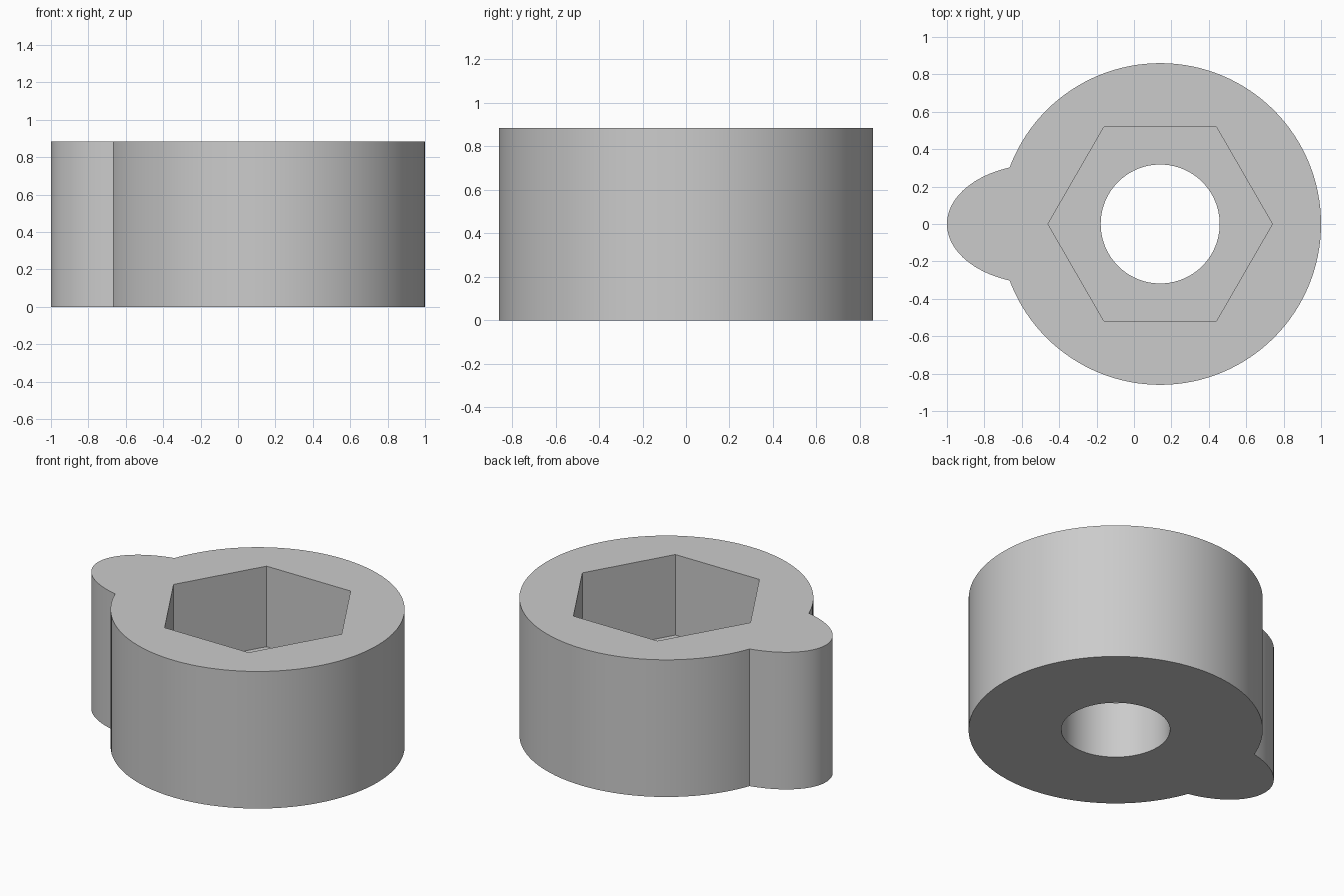
import bpy
import math

cube = bpy.data.objects.get("Cube")
if cube:
    bpy.data.objects.remove(cube, do_unlink=True)

HEIGHT = 0.885
CENTRE = 0.14
FLOOR = 0.365

grey = bpy.data.materials.new("plain grey")
grey.use_nodes = True
colour = (0.6, 0.6, 0.6, 1)
grey.diffuse_color = colour
grey.node_tree.nodes["Principled BSDF"].inputs["Base Color"].default_value = colour


def prism(name, x, radius_x, radius_y, bottom, top, sides):
    """Upright prism with an elliptical or polygonal outline."""
    bpy.ops.mesh.primitive_cylinder_add(
        vertices=sides, radius=1, depth=1, location=(x, 0, (bottom + top) / 2),
        rotation=(0, 0, math.pi / 2))
    obj = bpy.context.object
    obj.name = name
    bpy.ops.object.transform_apply(location=False, rotation=True, scale=False)
    obj.scale = (radius_x, radius_y, top - bottom)
    bpy.ops.object.transform_apply(location=True, rotation=True, scale=True)
    obj.data.materials.append(grey)
    return obj


def combine(target, other, operation):
    """Apply a boolean and discard the helper."""
    other.hide_render = True
    mod = target.modifiers.new(operation.title(), "BOOLEAN")
    mod.operation = operation
    mod.solver = "EXACT"
    mod.object = other
    bpy.context.view_layer.objects.active = target
    bpy.ops.object.modifier_apply(modifier=mod.name)
    bpy.data.objects.remove(other, do_unlink=True)


# Round body with a rounded side lobe
body = prism("collar_body", CENTRE, 0.86, 0.86, 0, HEIGHT, 128)
lobe = prism("side_lobe", -0.5, 0.5, 0.32, 0, HEIGHT, 96)
combine(body, lobe, "UNION")

# Hexagonal nut pocket from the top, round bolt hole right through
pocket = prism("nut_pocket", CENTRE, 0.6, 0.6, FLOOR, HEIGHT + 0.2, 6)
combine(body, pocket, "DIFFERENCE")
hole = prism("bolt_hole", CENTRE, 0.318, 0.318, -0.2, HEIGHT + 0.2, 96)
combine(body, hole, "DIFFERENCE")

# Smooth curved walls, crisp edges
bpy.ops.object.select_all(action="DESELECT")
body.select_set(True)
bpy.context.view_layer.objects.active = body
bpy.ops.object.shade_smooth_by_angle(angle=math.radians(20))
